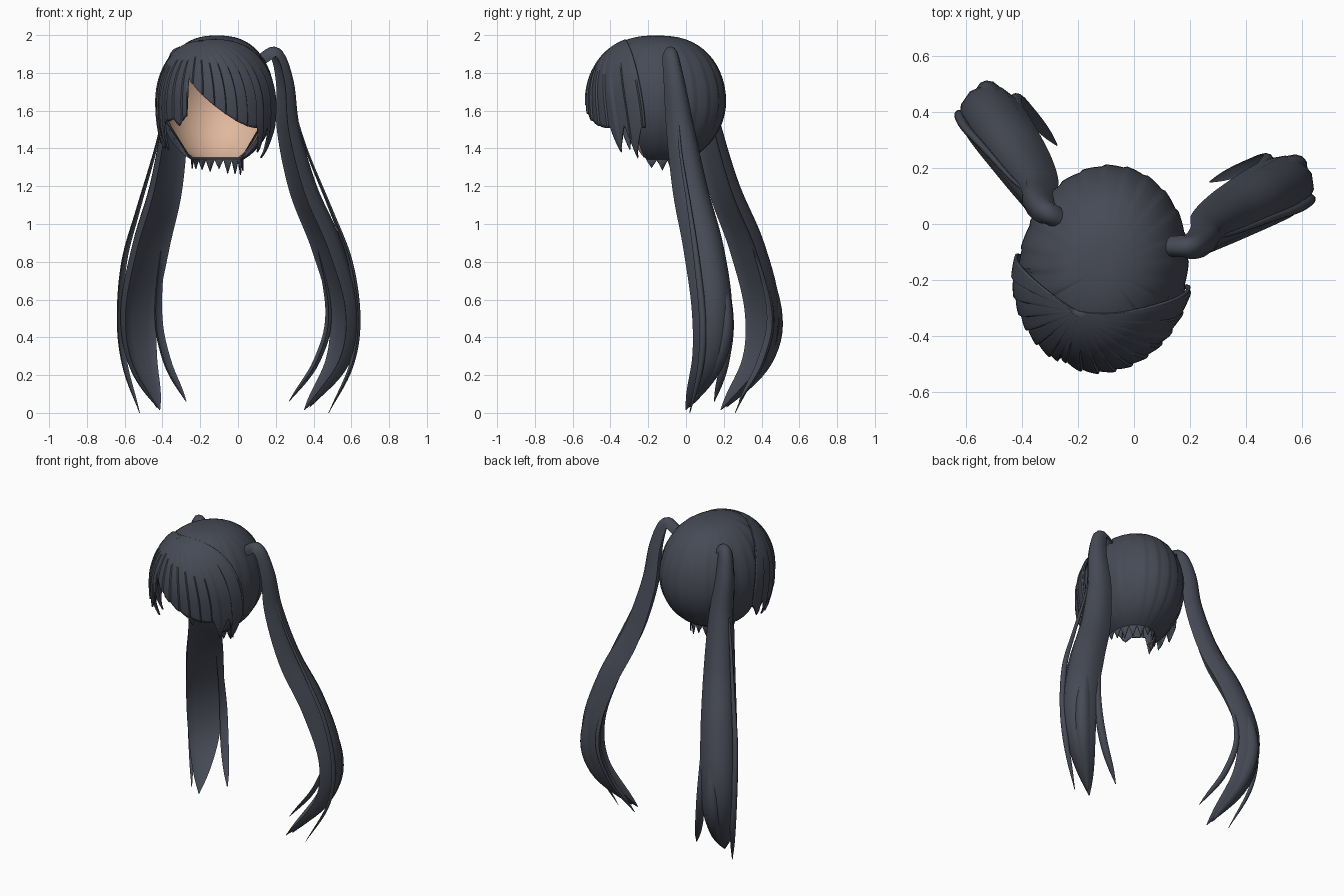
import bpy, bmesh, math, random
from mathutils import Vector, Matrix

random.seed(4)
if "Cube" in bpy.data.objects:
    bpy.data.objects.remove(bpy.data.objects["Cube"])


def material(name, color):
    mat = bpy.data.materials.new(name)
    mat.use_nodes = True
    mat.diffuse_color = color
    mat.node_tree.nodes["Principled BSDF"].inputs["Base Color"].default_value = color
    return mat


HAIR = material("slate_hair", (0.062, 0.069, 0.092, 1))
SKIN = material("scalp_skin", (0.75, 0.48, 0.34, 1))

# The head is turned slightly about the vertical
TURN = Matrix.Rotation(math.radians(-11.5), 4, 'Z')
CENTRE = Vector((-0.11, -0.155, 1.65))


def finish(name, bm, mat, thickness=0):
    bmesh.ops.remove_doubles(bm, verts=bm.verts, dist=0.0002)
    bmesh.ops.recalc_face_normals(bm, faces=bm.faces)
    mesh = bpy.data.meshes.new(name)
    bm.to_mesh(mesh)
    bm.free()
    mesh.materials.append(mat)
    obj = bpy.data.objects.new(name, mesh)
    bpy.context.collection.objects.link(obj)
    if thickness:
        solid = obj.modifiers.new("thickness", 'SOLIDIFY')
        solid.thickness = thickness
        solid.offset = 0
    bpy.ops.object.select_all(action='DESELECT')
    obj.select_set(True)
    bpy.context.view_layer.objects.active = obj
    bpy.ops.object.shade_smooth_by_angle(angle=math.radians(50))


def skin_columns(columns, closed=False):
    """Join neighbouring columns of points with quads."""
    bm = bmesh.new()
    grid = [[bm.verts.new(point) for point in column] for column in columns]
    pairs = list(zip(grid, grid[1:]))
    if closed:
        pairs.append((grid[-1], grid[0]))
    for left, right in pairs:
        for row in range(len(left) - 1):
            bm.faces.new((left[row], left[row + 1], right[row + 1], right[row]))
    return bm


def on_head(unit, radii, ridge=0, hang=0):
    """Place a unit direction on the turned head: full at the top, hanging below if asked."""
    flat = max(0.001, math.hypot(unit.x, unit.y))
    spread = flat ** -(0.2 if unit.z > 0 else hang) * (1 + ridge * flat)
    scaled = Vector((unit.x * spread * radii[0], unit.y * spread * radii[1], unit.z * radii[2]))
    return CENTRE + TURN @ scaled


def direction(azimuth, theta):
    """Azimuth is zero in front, positive to the left; theta runs down from the crown."""
    flat = math.sin(theta)
    return Vector((flat * math.sin(azimuth), -flat * math.cos(azimuth), math.cos(theta)))


# Back hair: ridged shell with a ragged nape, open at the face
def back_hair(count=144, rows=24, tooth=8):
    columns = []
    for i in range(count):
        degrees = 360 * i / count
        side = abs(degrees - 180)
        end = math.radians(153 if side < 101 else 102 if side < 124 else 55)
        ridge = 0.02 * ((i % 6) / 6 - 0.5)
        column = [on_head(direction(math.radians(degrees), end * j / rows),
                          (0.298, 0.365, 0.345), ridge) for j in range(rows + 1)]
        phase = i % tooth
        if phase == 0:
            drop = random.uniform(0.04, 0.085)
        tip = column[-1].copy()
        tip.z -= 0.003
        if side < 101:
            tip.z -= drop * (1 - abs(2 * phase / tooth - 1))
        columns.append(column + [tip])
    finish("back_hair", skin_columns(columns, True), HAIR, 0.006)


# Scalp: inner skin bowl seen through the face opening
def scalp(count=48, rows=20):
    columns = []
    for i in range(count + 1):
        azimuth = math.radians(73 + 214 * i / count)
        columns.append([on_head(direction(azimuth, math.radians(153) * j / rows),
                                (0.283, 0.348, 0.333)) for j in range(rows + 1)])
    finish("scalp", skin_columns(columns), SKIN)


# Fringe edge: one curved sweep, with pointed side locks given as azimuth and drop
LOCKS = {-80: 0.08, -66: 0.12, -54: 0.14, -26: 0.04, 64: 0.13, 80: 0.16}
PARTING = Vector((-0.15, -0.38, 0.91)).normalized()


def fringe_height(degrees):
    base = 1.57 + 0.001 * (degrees + 16) if degrees < -16 else 1.51
    if -16 <= degrees < 52:
        base += 0.26 * ((52 - degrees) / 68) ** 1.6
    drops = [drop * (1 - abs(degrees - spot) / 7) for spot, drop in LOCKS.items()]
    return base - max(0, *drops)


def fringe(rows=28):
    columns = []
    for degrees in range(-88, 91):
        azimuth = math.radians(degrees)
        theta = math.acos((fringe_height(degrees) - CENTRE.z) / 0.347)
        low = direction(azimuth, theta)
        bend = direction(azimuth, min(theta * 0.8, math.radians(65)))
        ridge = 0.028 * ((degrees % 11) / 11 - 0.5)
        column = []
        for j in range(rows + 1):
            t = j / rows
            unit = PARTING.slerp(bend, t).slerp(bend.slerp(low, t), t)
            column.append(on_head(unit, (0.318, 0.374, 0.347), ridge * min(1, 2 * t), 0.65))
        columns.append(column)
    finish("fringe", skin_columns(columns), HAIR, 0.01)


# Strands: crescent section swept along a path, swelling low down and ending in a point
WIDE = Vector((-0.4, 0.91, 0))


def crescent(sides=12):
    section = []
    for k in range(sides):
        angle = math.tau * k / sides
        rise = math.sin(angle)
        section.append((math.cos(angle), (1.6 if rise > 0 else -0.25) * rise - 0.6))
    return section


def smooth_path(points, steps=7):
    """Pass a smooth curve through the points."""
    p = [Vector(q) for q in points]
    p = [p[0] * 2 - p[1]] + p + [p[-1] * 2 - p[-2]]
    path = []
    for a, b, c, d in zip(p, p[1:], p[2:], p[3:]):
        for step in range(steps):
            t = step / steps
            path.append(b + ((c - a) * t + (a * 2 - b * 5 + c * 4 - d) * t ** 2
                             + (b * 3 - a - c * 3 + d) * t ** 3) / 2)
    return path + [p[-2]]


def strand(name, points, width, mirror):
    path = smooth_path(points)
    last = len(path) - 1
    rings = []
    for i, centre in enumerate(path):
        tangent = (path[min(i + 1, last)] - path[max(i - 1, 0)]).normalized()
        wide = (WIDE - tangent * WIDE.dot(tangent)).normalized()
        outward = tangent.cross(wide)
        t = i / last
        swell = math.sin(math.pi / 2 * min(1, t / 0.75)) ** 2
        half = max(0.002, width * (0.32 + 0.68 * swell) * (1 - t ** 11))
        depth = half * (0.9 - 0.3 * t)
        rings.append([centre + wide * x * half + outward * y * depth for x, y in crescent()])
    bm = skin_columns(list(zip(*rings)), True)
    for end in (rings[0], rings[-1]):
        bm.faces.new([bm.verts.new(point) for point in end])
    bm.transform(mirror)
    finish(name, bm, HAIR)


# Each strand: half width, then its path from root to tip
STRANDS = {
    "ponytail": (0.116, [
        (0.11, -0.085, 1.86), (0.2, -0.08, 1.9), (0.25, -0.055, 1.75),
        (0.27, -0.02, 1.5), (0.35, 0.035, 1.18), (0.475, 0.105, 0.88),
        (0.565, 0.15, 0.55), (0.53, 0.125, 0.27), (0.35, 0, 0.015)]),
    "outer_wisp": (0.02, [
        (0.27, -0.05, 1.7), (0.36, -0.03, 1.4), (0.49, 0.02, 1.08),
        (0.595, 0.06, 0.8), (0.635, 0.09, 0.5), (0.6, 0.08, 0.25), (0.48, 0.02, 0)]),
    "inner_wisp": (0.026, [
        (0.3, 0.04, 1.35), (0.39, 0.14, 1), (0.48, 0.23, 0.55),
        (0.42, 0.21, 0.28), (0.27, 0.15, 0.06)]),
    "back_lock": (0.05, [
        (0.34, 0.03, 1.25), (0.46, 0.13, 0.95), (0.58, 0.21, 0.55),
        (0.55, 0.17, 0.28), (0.38, 0.02, 0.03)]),
}

# The mirror plane nearly follows the turned head
SHIFT = Matrix.Translation((-0.06, -0.025, 0))
FRAME = SHIFT @ Matrix.Rotation(math.radians(-13.5), 4, 'Z')
FLIP = FRAME @ Matrix.Diagonal((-1, 1, 1, 1)) @ FRAME.inverted()

back_hair()
scalp()
fringe()
for part, (half_width, route) in STRANDS.items():
    strand("left_" + part, route, half_width, Matrix())
    strand("right_" + part, route, half_width, FLIP)
